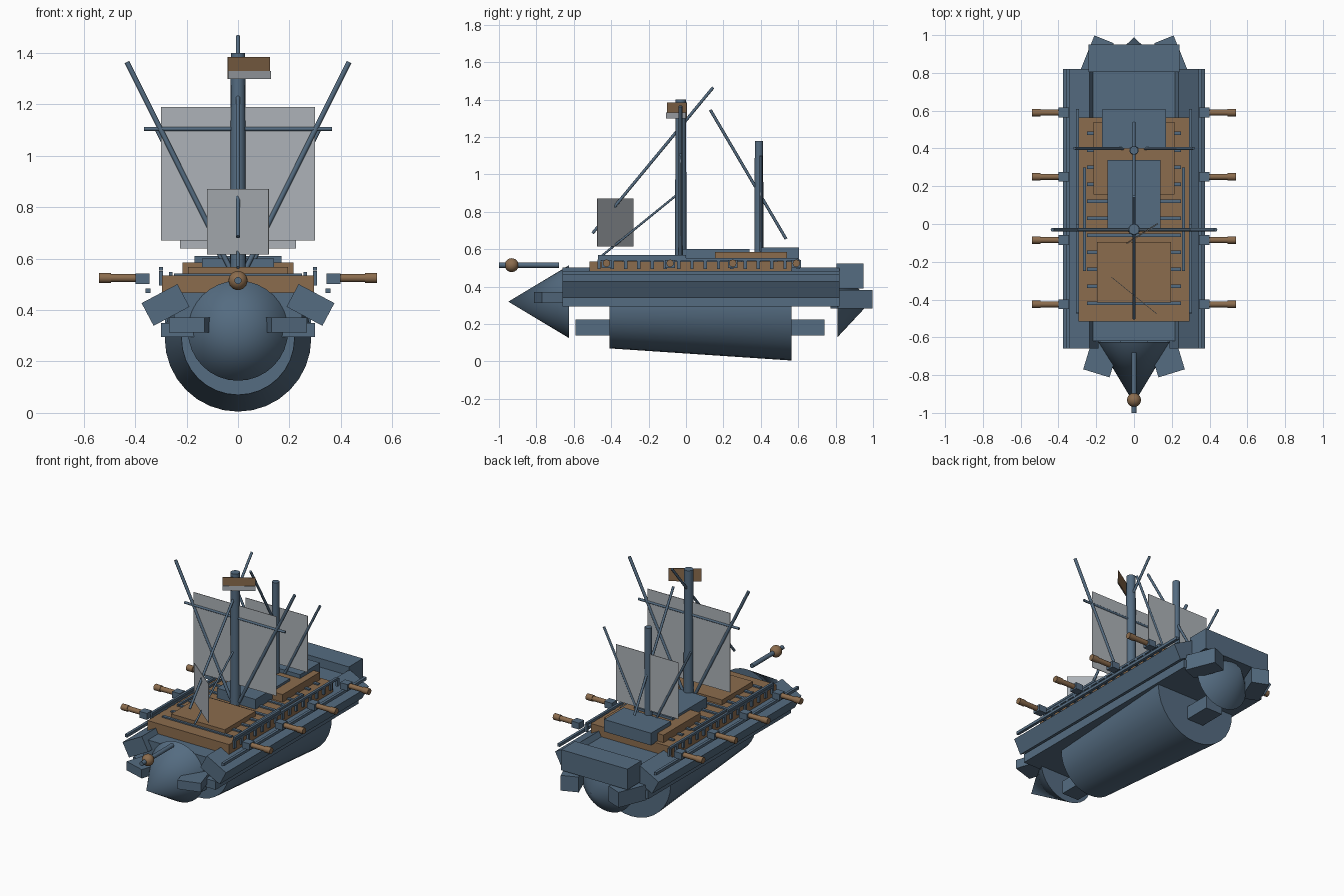
import bpy, math
from mathutils import Vector

old = bpy.data.objects.get("Cube")
if old:
    bpy.data.objects.remove(old)


def material(name, rgb):
    m = bpy.data.materials.new(name)
    m.use_nodes = True
    m.diffuse_color = (*rgb, 1)
    m.node_tree.nodes["Principled BSDF"].inputs["Base Color"].default_value = (*rgb, 1)
    return m


BLUE = material("slate_blue", (0.09, 0.15, 0.22))
WOOD = material("brown_wood", (0.26, 0.15, 0.075))
CLOTH = material("pale_grey_cloth", (0.42, 0.45, 0.48))


def finish(name, mat, smooth=False):
    ob = bpy.context.object
    ob.name = name
    ob.data.materials.append(mat)
    if smooth:
        bpy.ops.object.shade_smooth_by_angle(angle=math.radians(35))
    return ob


def box(name, mat, centre, size, rot=(0, 0, 0)):
    """Box by centre and size, rotation in degrees."""
    bpy.ops.mesh.primitive_cube_add(size=1)
    ob = finish(name, mat)
    for v in ob.data.vertices:
        v.co = Vector(a * b for a, b in zip(v.co, size))
    ob.location = centre
    ob.rotation_euler = [math.radians(a) for a in rot]
    return ob


def block(name, mat, half_x, y0, y1, z0, z1):
    """Box centred across the ship."""
    return box(name, mat, (0, (y0 + y1) / 2, (z0 + z1) / 2), (2 * half_x, y1 - y0, z1 - z0))


def rod(name, mat, a, b, r1, r2=None, sides=12):
    """Round bar or cone from a to b."""
    a, b = Vector(a), Vector(b)
    bpy.ops.mesh.primitive_cone_add(vertices=sides, radius1=r1, radius2=r1 if r2 is None else r2,
                                    depth=(b - a).length, location=(a + b) / 2,
                                    rotation=(b - a).to_track_quat('Z', 'Y').to_euler())
    return finish(name, mat, True)


# Hull: tapered round belly, keel, bow and stern cones, broad body
belly = rod("hull_belly", BLUE, (0, 0.565, 0.29), (0, -0.41, 0.29), 0.285, 0.22, 32)
bpy.context.view_layer.update()
to_local = belly.matrix_world.inverted()
for v in belly.data.vertices:
    p = belly.matrix_world @ v.co
    p.z = min(p.z, 0.45)
    v.co = to_local @ p
block("keel", BLUE, 0.06, -0.59, 0.74, 0.14, 0.225)
rod("bow_cone", BLUE, (0, -0.625, 0.32), (0, -0.95, 0.32), 0.195, 0, 32)
rod("stern_cone", BLUE, (0, 0.81, 0.32), (0, 0.988, 0.32), 0.19, 0, 32)
block("hull_body", BLUE, 0.25, -0.62, 0.82, 0.3, 0.468)
block("hull_floor", BLUE, 0.3, -0.66, 0.82, 0.295, 0.35)
block("stern_box", BLUE, 0.24, 0.805, 0.95, 0.39, 0.525)

# Decks and cabins
block("main_deck", WOOD, 0.295, -0.515, 0.565, 0.465, 0.535)
block("front_hatch", WOOD, 0.195, -0.415, -0.095, 0.53, 0.567)
block("rear_deck", WOOD, 0.215, 0.155, 0.54, 0.53, 0.585)
block("middle_cabin", BLUE, 0.14, -0.02, 0.34, 0.53, 0.6)
block("rear_cabin", BLUE, 0.17, 0.4, 0.605, 0.53, 0.61)
for i in range(11):
    block("deck_rib", BLUE, 0.25, 0.47 - 0.09 * i, 0.49 - 0.09 * i, 0.53, 0.543)

for s, side in ((-1, "right"), (1, "left")):
    # Long side armour and corner floats
    box(side + "_side_beam", BLUE, (s * 0.282, 0.08, 0.42), (0.158, 1.48, 0.1), (0, s * 28, 0))
    box(side + "_side_strip", BLUE, (s * 0.35, 0.08, 0.475), (0.018, 1.48, 0.018))
    box(side + "_bow_block", BLUE, (s * 0.17, -0.695, 0.342), (0.146, 0.2, 0.058), (0, 0, s * 17))
    box(side + "_stern_block", BLUE, (s * 0.196, 0.885, 0.333), (0.11, 0.2, 0.1), (0, 0, s * 22))

    # Railing
    box(side + "_rail", BLUE, (s * 0.3, 0.065, 0.545), (0.016, 1.07, 0.014))
    box(side + "_front_rail", BLUE, (s * 0.3, -0.235, 0.561), (0.016, 0.47, 0.014))
    box(side + "_inner_rail", BLUE, (s * 0.262, 0.025, 0.541), (0.014, 0.55, 0.014))
    for i in range(16):
        box(side + "_rail_post", BLUE, (s * 0.3, -0.465 + 0.071 * i, 0.52), (0.016, 0.018, 0.05))

    # Cannons
    for y in (-0.425, -0.085, 0.25, 0.59):
        box(side + "_cannon_mount", BLUE, (s * 0.372, y, 0.522), (0.055, 0.052, 0.042))
        rod(side + "_cannon_barrel", WOOD, (s * 0.39, y, 0.525), (s * 0.54, y, 0.525), 0.016)
        rod(side + "_cannon_muzzle", WOOD, (s * 0.495, y, 0.525), (s * 0.54, y, 0.525), 0.02)

    # Slanted spars beside each mast
    rod(side + "_main_spar", BLUE, (s * 0.03, -0.03, 0.56), (s * 0.432, -0.03, 1.365), 0.01)
    rod(side + "_rear_spar", BLUE, (s * 0.06, 0.4, 0.59), (s * 0.315, 0.4, 1.1), 0.008)

# Masts, yard and stays
rod("main_mast", BLUE, (0, -0.028, 0.53), (0, -0.028, 1.4), 0.031, 0.028, 16)
rod("rear_mast", BLUE, (0, 0.39, 0.53), (0, 0.39, 1.18), 0.025, 0.022, 16)
rod("main_yard", BLUE, (-0.365, -0.03, 1.105), (0.365, -0.03, 1.105), 0.008)
rod("main_stay", BLUE, (0, -0.5, 0.685), (0, 0.145, 1.465), 0.008)
rod("rear_stay", BLUE, (0, 0.535, 0.655), (0, 0.13, 1.345), 0.008)
rod("front_stay", BLUE, (0, -0.45, 0.565), (0, -0.05, 0.89), 0.006)

# Sails and flag
box("main_sail", CLOTH, (0, -0.03, 0.93), (0.6, 0.003, 0.52))
box("rear_sail", CLOTH, (0, 0.4, 0.825), (0.45, 0.003, 0.37))
box("front_sail", CLOTH, (0, -0.378, 0.743), (0.309, 0.003, 0.255), (0, 0, -39))
box("flag", WOOD, (0.042, -0.049, 1.342), (0.196, 0.003, 0.085), (0, 0, 32.5))
box("flag_stripe", CLOTH, (0.0445, -0.053, 1.315), (0.196, 0.003, 0.031), (0, 0, 32.5))

# Bowsprit with a ball
rod("bowsprit", BLUE, (0, -1.0, 0.515), (0, -0.68, 0.515), 0.014)
bpy.ops.mesh.primitive_uv_sphere_add(segments=20, ring_count=12, radius=0.037, location=(0, -0.932, 0.515))
finish("bow_ball", WOOD, True)
